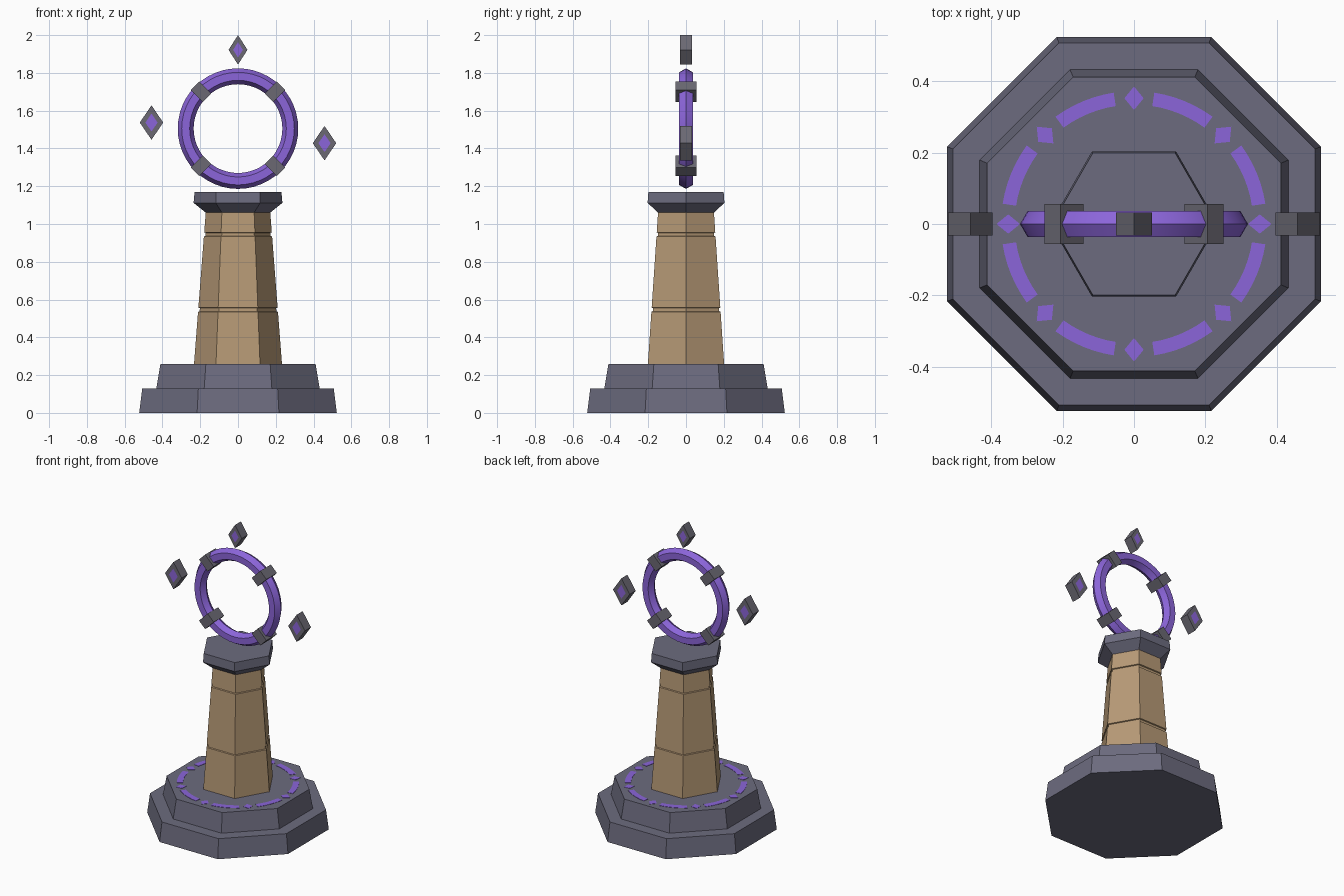
import bpy, bmesh, math
from math import sin, cos, radians, pi
from mathutils import Matrix, Vector

cube = bpy.data.objects.get("Cube")
if cube:
    bpy.data.objects.remove(cube, do_unlink=True)


def material(name, rgb):
    m = bpy.data.materials.new(name)
    m.use_nodes = True
    m.diffuse_color = (*rgb, 1)
    m.node_tree.nodes["Principled BSDF"].inputs["Base Color"].default_value = (*rgb, 1)
    return m


STONE = material("blue grey stone", (0.15, 0.148, 0.21))
TAN = material("tan stone", (0.47, 0.32, 0.18))
METAL = material("dark grey metal", (0.145, 0.14, 0.17))
PURPLE = material("glowing purple", (0.26, 0.13, 0.70))


def finish(name, bm, *mats):
    bmesh.ops.recalc_face_normals(bm, faces=bm.faces)
    mesh = bpy.data.meshes.new(name)
    bm.to_mesh(mesh)
    bm.free()
    for m in mats:
        mesh.materials.append(m)
    obj = bpy.data.objects.new(name, mesh)
    bpy.context.collection.objects.link(obj)


def bridge(bm, lo, hi):
    """Quads between two closed loops of equal length."""
    for i in range(len(lo)):
        j = (i + 1) % len(lo)
        bm.faces.new((lo[i], lo[j], hi[j], hi[i]))


def loft(name, sides, phase, profile, mat):
    """Stack of regular polygons given as (corner radius, height)."""
    bm = bmesh.new()
    angles = [phase + 2 * pi * i / sides for i in range(sides)]
    rings = [[bm.verts.new((r * cos(a), r * sin(a), z)) for a in angles]
             for r, z in profile]
    for lo, hi in zip(rings, rings[1:]):
        bridge(bm, lo, hi)
    bm.faces.new(rings[0])
    bm.faces.new(rings[-1])
    finish(name, bm, mat)


def plate(bm, outline, thickness):
    """Closed flat plate standing on a horizontal outline."""
    lo = [bm.verts.new(p) for p in outline]
    hi = [bm.verts.new((x, y, z + thickness)) for x, y, z in outline]
    bridge(bm, lo, hi)
    bm.faces.new(lo)
    bm.faces.new(hi)


# Octagonal plinth in two tapered steps
k = 1 / cos(pi / 8)
loft("lower_step", 8, pi / 8, [(0.523 * k, 0), (0.507 * k, 0.13)], STONE)
loft("upper_step", 8, pi / 8, [(0.432 * k, 0.13), (0.411 * k, 0.258)], STONE)


# Hexagonal pillar with two carved grooves
def pillar_radius(z):
    return 0.233 - 0.0775 * (z - 0.258)


profile = [(pillar_radius(0.258), 0.258)]
for z in (0.546, 0.945):
    for dz, depth in ((-0.011, 0), (-0.008, 0.008), (0.008, 0.008), (0.011, 0)):
        profile.append((pillar_radius(z + dz) - depth, z + dz))
profile.append((pillar_radius(1.062), 1.062))
loft("pillar", 6, 0, profile, TAN)
loft("pillar_cap", 6, 0, [(0.17, 1.06), (0.235, 1.112), (0.23, 1.17)], STONE)

# Inlaid circle of arcs and diamonds on the plinth
TOP, LIFT = 0.2575, 0.0025
bm = bmesh.new()
for n in range(8):
    mid = 45 * n + 22.5
    steps = [radians(mid - 13.7 + 27.4 * i / 6) for i in range(7)]
    outline = [(0.372 * cos(a), 0.372 * sin(a), TOP) for a in steps]
    outline += [(0.334 * cos(a), 0.334 * sin(a), TOP) for a in reversed(steps)]
    plate(bm, outline, LIFT)
finish("inlay_arcs", bm, PURPLE)

bm = bmesh.new()
for n in range(8):
    spin = Matrix.Rotation(radians(45 * n), 3, "Z")
    corners = ((0.385, 0), (0.352, 0.027), (0.319, 0), (0.352, -0.027))
    plate(bm, [spin @ Vector((x, y, TOP)) for x, y in corners], LIFT)
finish("inlay_diamonds", bm, PURPLE)

# Upright ring with a hexagonal section
CENTRE = Vector((0, 0, 1.505))
bpy.ops.mesh.primitive_torus_add(major_segments=48, minor_segments=6,
                                 major_radius=0.277, minor_radius=0.042,
                                 location=CENTRE, rotation=(pi / 2, 0, 0))
ring = bpy.context.object
ring.name = "ring"
ring.data.materials.append(PURPLE)
bpy.ops.object.shade_smooth_by_angle(angle=radians(30))

# Four clamps around the ring
bm = bmesh.new()
for n in range(4):
    place = (Matrix.Translation(CENTRE)
             @ Matrix.Rotation(radians(45 + 90 * n), 4, "Y")
             @ Matrix.Translation((0.277, 0, 0))
             @ Matrix.Diagonal((0.09, 0.112, 0.064, 1)))
    bmesh.ops.create_cube(bm, size=1, matrix=place)
finish("ring_clamps", bm, METAL)


# Floating diamond shards with a purple heart inset in front and back
def shard(name, x, z, half_w, half_h):
    bm = bmesh.new()

    def diamond(y, scale):
        shape = ((half_w, 0), (0, half_h), (-half_w, 0), (0, -half_h))
        return [bm.verts.new((x + dx * scale, y, z + dz * scale)) for dx, dz in shape]

    front, back = diamond(-0.032, 1), diamond(0.032, 1)
    bridge(bm, front, back)
    for y, edge in ((-0.032, front), (0.032, back)):
        heart = diamond(y, 0.52)
        bridge(bm, edge, heart)
        bm.faces.new(heart).material_index = 1
    finish(name, bm, METAL, PURPLE)


shard("top_shard", 0, 1.922, 0.05, 0.078)
shard("right_shard", -0.458, 1.537, 0.062, 0.091)
shard("left_shard", 0.458, 1.428, 0.062, 0.091)
